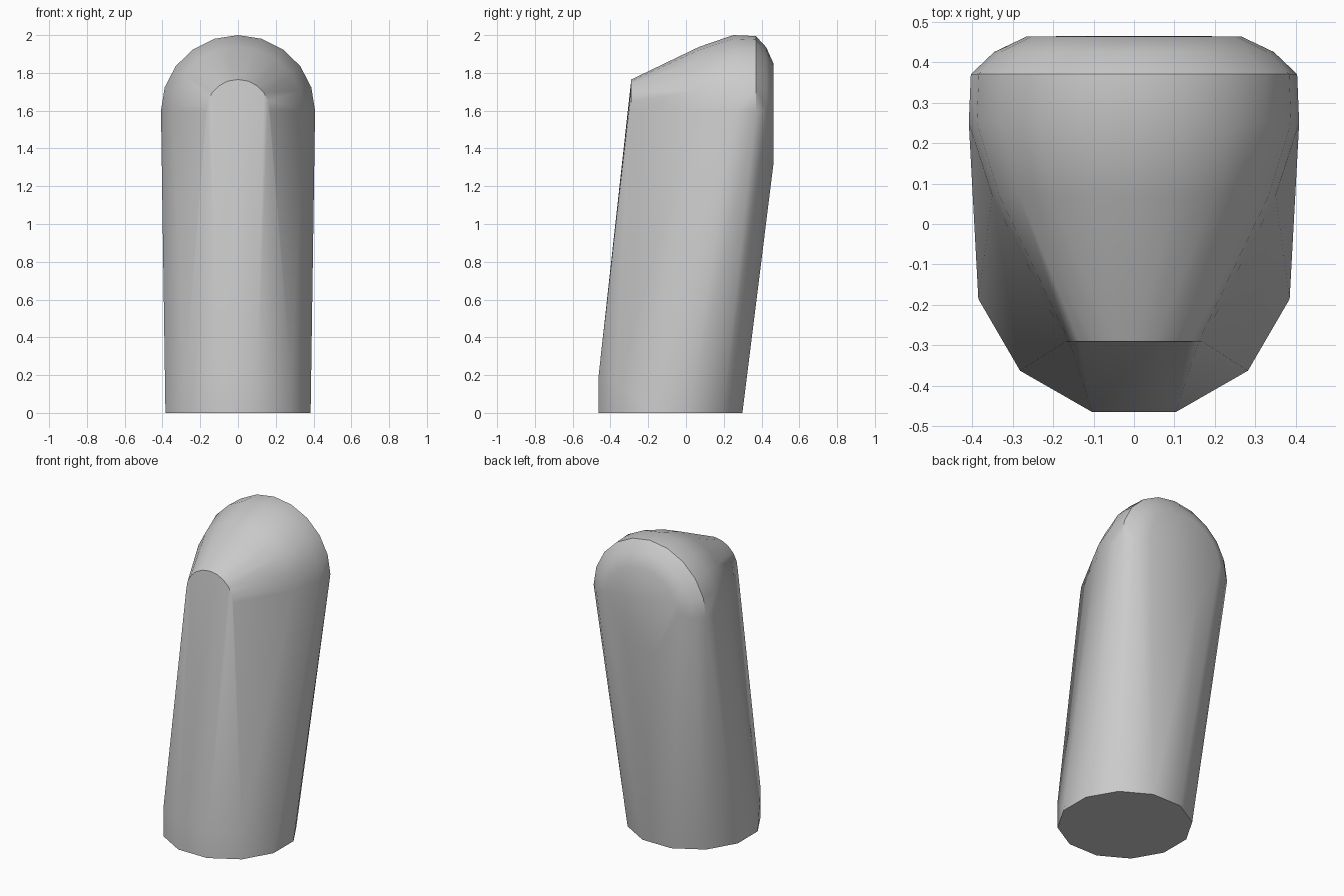
import bpy, bmesh, math
from math import sin, cos, pi

cube = bpy.data.objects.get("Cube")
if cube:
    bpy.data.objects.remove(cube, do_unlink=True)

mat = bpy.data.materials.new("plain grey")
mat.use_nodes = True
grey = (0.6, 0.6, 0.6, 1)
mat.diffuse_color = grey
mat.node_tree.nodes["Principled BSDF"].inputs["Base Color"].default_value = grey

bm = bmesh.new()


def ring(y, z, steps, sides=12):
    """Oval cross-section lying flat, with a flat facing front and back."""
    for i in steps:
        a = 2 * pi * (i + 0.5) / sides
        bm.verts.new((0.398 * sin(a), y + 0.395 * cos(a), z))


def arch(y, half_width, spring, top, steps=10):
    """Upright half-oval from side to side."""
    for i in range(steps + 1):
        a = pi * i / steps
        bm.verts.new((half_width * cos(a), y, spring + (top - spring) * sin(a)))


# Oval foot, with a short upright section at the front
ring(-0.083, 0, range(12))
ring(-0.083, 0.18, range(4, 8))
# Leaning back ends in an upright panel
ring(0.083, 1.33, (-2, -1, 0, 1))

# Arches from the narrow front face over the sloping top to the rounded back
for section in ((-0.29, 0.168, 1.6, 1.765),
                (0.07, 0.35, 1.6, 1.938),
                (0.25, 0.408, 1.6, 2.0),
                (0.37, 0.403, 1.6, 1.995),
                (0.425, 0.345, 1.6, 1.935),
                (0.463, 0.265, 1.62, 1.85)):
    arch(*section)

# Skin the sections into one closed body
hull = bmesh.ops.convex_hull(bm, input=bm.verts[:])
loose = [v for v in bm.verts if not v.link_faces]
bmesh.ops.delete(bm, geom=loose, context='VERTS')
bmesh.ops.dissolve_limit(bm, angle_limit=math.radians(1),
                         verts=bm.verts[:], edges=bm.edges[:])
bmesh.ops.recalc_face_normals(bm, faces=bm.faces[:])

mesh = bpy.data.meshes.new("leaning_body")
bm.to_mesh(mesh)
bm.free()
mesh.materials.append(mat)
body = bpy.data.objects.new("leaning_body", mesh)
bpy.context.collection.objects.link(body)

bpy.ops.object.select_all(action='DESELECT')
body.select_set(True)
bpy.context.view_layer.objects.active = body
bpy.ops.object.shade_smooth_by_angle(angle=math.radians(42))
